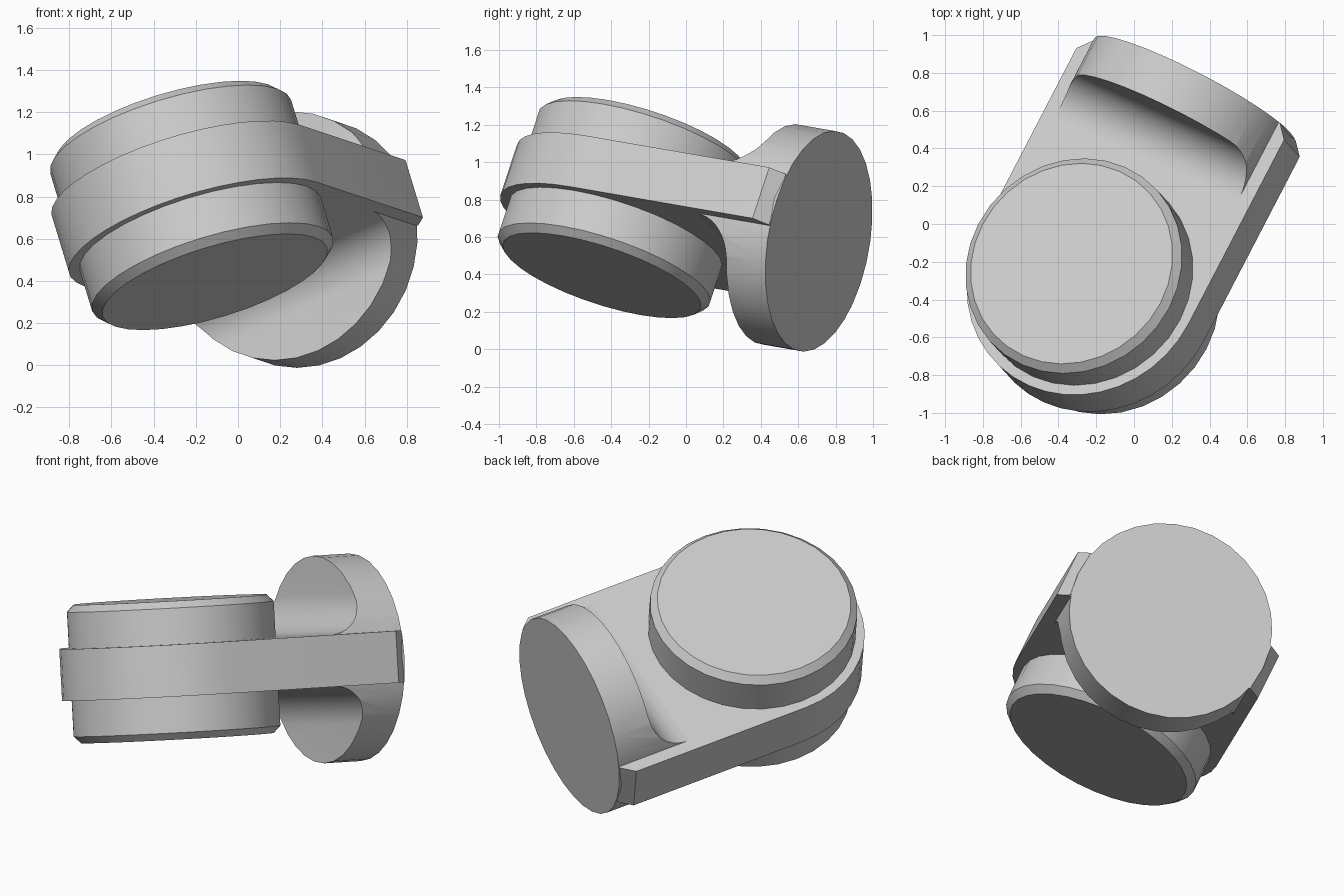
import bpy
import bmesh
from math import sin, cos, pi
from mathutils import Matrix, Vector

cube = bpy.data.objects.get("Cube")
if cube:
    bpy.data.objects.remove(cube, do_unlink=True)

grey = bpy.data.materials.new("plain_grey")
grey.use_nodes = True
colour = (0.6, 0.6, 0.6, 1)
grey.diffuse_color = colour
grey.node_tree.nodes["Principled BSDF"].inputs["Base Color"].default_value = colour

# Tilted frame: side, along the arm, through the pivot
through = Vector((-0.277, 0.302, 0.912)).normalized()
along = Vector((0.456, 0.877, -0.152))
along = (along - through * along.dot(through)).normalized()
side = along.cross(through)
frame = Matrix.Translation((-0.22, -0.33, 0.758)) @ Matrix((side, along, through)).transposed().to_4x4()

BOSS_R, BOSS_H, CHAMFER = 0.597, 0.398, 0.04
ARM_W, ARM_H, END = 0.65, 0.149, 1.186
WALL, FILLET = 0.95, 0.22


def make_object(name, bm):
    bmesh.ops.recalc_face_normals(bm, faces=bm.faces)
    mesh = bpy.data.meshes.new(name)
    bm.to_mesh(mesh)
    bm.free()
    mesh.materials.append(grey)
    obj = bpy.data.objects.new(name, mesh)
    bpy.context.collection.objects.link(obj)
    obj.matrix_world = frame
    return obj


def prism(name, points, offset):
    """Extrude a closed outline of 3D points by offset."""
    bm = bmesh.new()
    face = bm.faces.new([bm.verts.new(p) for p in points])
    new = bmesh.ops.extrude_face_region(bm, geom=[face])["geom"]
    bmesh.ops.translate(bm, vec=offset, verts=[v for v in new if isinstance(v, bmesh.types.BMVert)])
    return make_object(name, bm)


def smooth(obj):
    bpy.ops.object.select_all(action="DESELECT")
    obj.select_set(True)
    bpy.context.view_layer.objects.active = obj
    bpy.ops.object.shade_smooth_by_angle(angle=pi / 6)


# Pivot boss: a disc with chamfered rims
bm = bmesh.new()
bmesh.ops.create_cone(bm, cap_ends=True, segments=32, radius1=BOSS_R, radius2=BOSS_R, depth=2 * BOSS_H)
rims = [e for e in bm.edges if abs(e.verts[0].co.z - e.verts[1].co.z) < 0.001]
bmesh.ops.bevel(bm, geom=rims, offset=CHAMFER, segments=1, affect="EDGES")
smooth(make_object("pivot_boss", bm))

# Arm: round at the pivot, clipped corners at the flange
outline = [(ARM_W * cos(pi + pi * i / 20), ARM_W * sin(pi + pi * i / 20), -ARM_H) for i in range(21)]
outline += [(ARM_W, 1.11, -ARM_H), (0.585, END - 0.003, -ARM_H),
            (-0.585, END - 0.003, -ARM_H), (-ARM_W, 1.11, -ARM_H)]
smooth(prism("arm", outline, (0, 0, 2 * ARM_H)))

# Flange: a short cylinder whose inner side is filleted into the arm
start = 0.65
bm = bmesh.new()
bmesh.ops.create_cone(bm, cap_ends=True, segments=32, radius1=BOSS_R, radius2=BOSS_R, depth=END - start,
                      matrix=Matrix.Translation((0, (start + END) / 2, 0)) @ Matrix.Rotation(pi / 2, 4, "X"))
flange = make_object("flange", bm)

upper = [(start - 0.05, ARM_H - 0.01)]
for i in range(11):
    a = pi / 2 * i / 10
    upper.append((WALL - FILLET + FILLET * sin(a), ARM_H + FILLET * (1 - cos(a))))
upper += [(WALL, 0.8), (END + 0.1, 0.8)]
profile = upper + [(y, -z) for y, z in reversed(upper)]
cutter = prism("flange_cutter", [(-1, y, z) for y, z in profile], (2, 0, 0))
cutter.hide_render = True

cut = flange.modifiers.new("fillet_cut", "BOOLEAN")
cut.operation = "INTERSECT"
cut.solver = "EXACT"
cut.object = cutter
bpy.context.view_layer.update()
bpy.context.view_layer.objects.active = flange
bpy.ops.object.modifier_apply(modifier=cut.name)
bpy.data.objects.remove(cutter, do_unlink=True)
smooth(flange)
